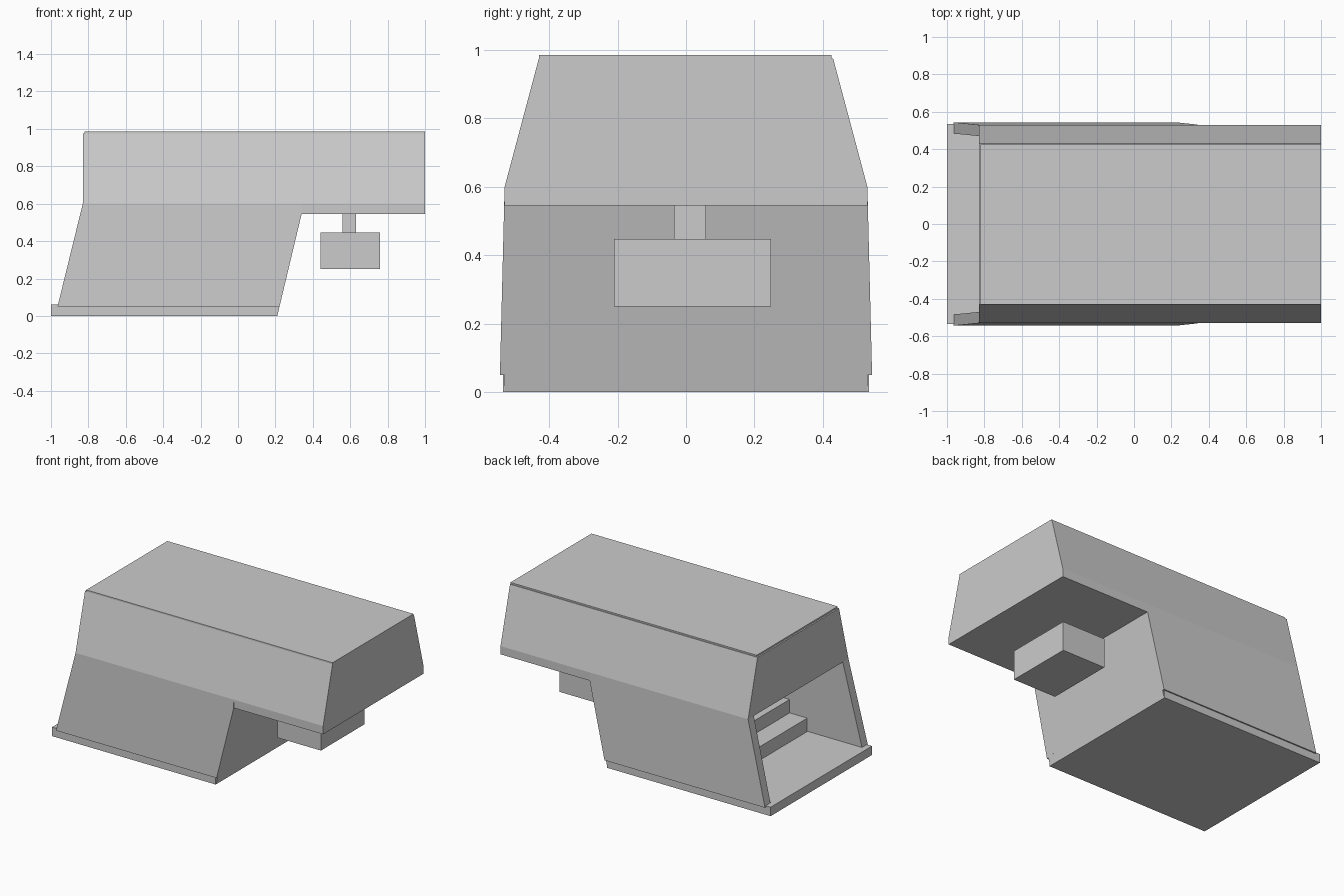
import bpy, bmesh

if "Cube" in bpy.data.objects:
    bpy.data.objects.remove(bpy.data.objects["Cube"])


def loft(name, loop_a, loop_b, mirror=False):
    """Closed solid between two matching vertex loops."""
    bm = bmesh.new()
    a = [bm.verts.new(p) for p in loop_a]
    b = [bm.verts.new(p) for p in loop_b]
    n = len(a)
    bm.faces.new(a)
    bm.faces.new(b[::-1])
    for i in range(n):
        j = (i + 1) % n
        bm.faces.new((a[i], b[i], b[j], a[j]))
    bmesh.ops.recalc_face_normals(bm, faces=bm.faces[:])
    mesh = bpy.data.meshes.new(name)
    bm.to_mesh(mesh)
    bm.free()
    ob = bpy.data.objects.new(name, mesh)
    bpy.context.collection.objects.link(ob)
    if mirror:
        m = ob.modifiers.new("mirror_y", 'MIRROR')
        m.use_axis = (False, True, False)
    return ob


def prism_y(name, xz, y0, y1):
    return loft(name, [(x, y0, z) for x, z in xz], [(x, y1, z) for x, z in xz])


def prism_x(name, yz, x0, x1, mirror=False):
    return loft(name, [(x0, y, z) for y, z in yz], [(x1, y, z) for y, z in yz], mirror)


def box(name, x0, x1, y0, y1, z0, z1):
    return prism_y(name, [(x0, z0), (x1, z0), (x1, z1), (x0, z1)], y0, y1)


# Base plate with entrance sill
box("base_plate", -1.0, 0.21, -0.535, 0.535, 0.0, 0.06)

# Lower side walls, leaning in slightly towards the top
side = [(-0.965, 0.05), (0.222, 0.05), (0.34, 0.545), (0.34, 0.6), (-0.83, 0.6)]
lean = lambda z: 0.545 - 0.025 * z
loft("lower_side_walls",
     [(x, lean(z), z) for x, z in side],
     [(x, lean(z) - 0.06, z) for x, z in side], mirror=True)

# Sloped wall below the overhang
prism_y("sloped_end_wall", [(0.16, 0.06), (0.21, 0.0), (0.34, 0.545), (0.29, 0.545)],
        -0.53, 0.53)

# Upper deck slab
box("upper_deck", 0.22, 1.0, -0.53, 0.53, 0.545, 0.6)

# Stairs from the entrance up to the deck
stairs = [(0.16, 0.06), (-0.56, 0.06)]
for i in range(6):
    x, z = -0.56 + 0.13 * i, 0.06 + 0.09 * (i + 1)
    stairs += [(x, z), (min(x + 0.13, 0.28), z)]
stairs += [(0.27, 0.545)]
prism_y("stairs", stairs, -0.48, 0.48)

# Upper inclined side walls
prism_x("upper_side_walls", [(0.53, 0.6), (0.43, 0.975), (0.37, 0.975), (0.47, 0.6)],
        -0.83, 1.0, mirror=True)

# Upper end panels
panel = [(-0.47, 0.6), (0.47, 0.6), (0.37, 0.975), (-0.37, 0.975)]
prism_x("entrance_end_panel", panel, -0.83, -0.78)
prism_x("overhang_end_panel", panel, 0.95, 1.0)

# Roof
box("roof", -0.82, 1.0, -0.43, 0.425, 0.94, 0.985)

# Hanging box and its stem under the overhang
box("hanging_stem", 0.56, 0.63, -0.035, 0.058, 0.44, 0.55)
box("hanging_box", 0.44, 0.76, -0.21, 0.248, 0.25, 0.447)
